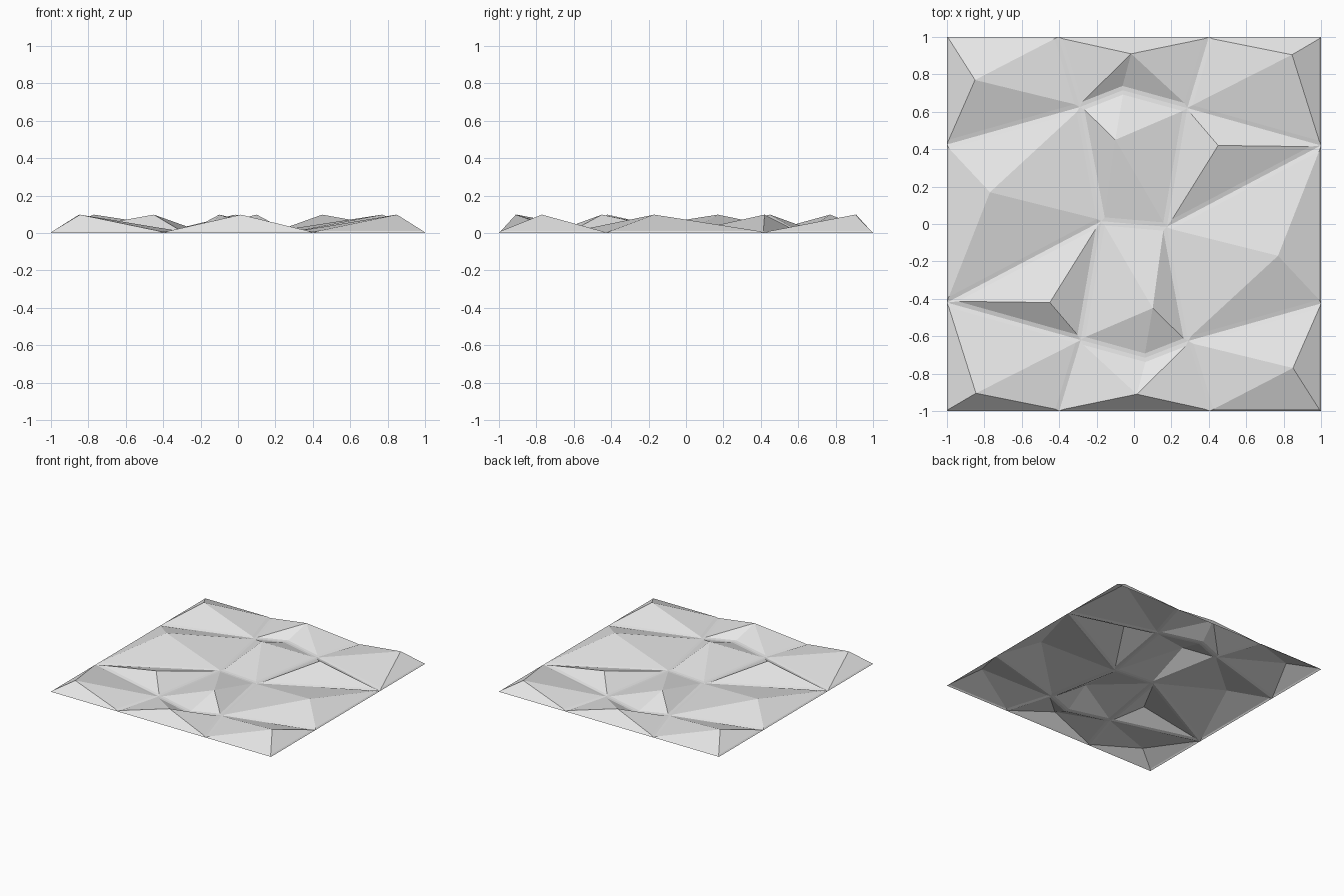
import bpy, bmesh
from mathutils import Vector

if "Cube" in bpy.data.objects:
    bpy.data.objects.remove(bpy.data.objects["Cube"])

PEAK_Z, GROOVE_Z = 0.098, 0.01
BAND, RIM = 0.022, 0.01      # half width of a groove, width of the outer rim

# Groove network; the lower half is the upper half turned by 180 degrees
A, B, C, D = (-.29, .625), (.285, .62), (-.175, .015), (.175, -.015)
M, P, Q = (-.06, .715), (-1, .425), (1, .42)
T1, T2 = (-.405, 1), (.4, 1)

# Each facet cell: peak position, then its outline anticlockwise
CELLS = [
    ((-.85, .77), [(-1, 1), P, A, T1]),            # upper left corner
    ((-.77, .17), [P, (-1, -.42), C, A]),          # left side
    ((.845, .905), [(1, 1), T2, B, Q]),            # upper right corner
    ((-.015, .91), [T1, A, M, B, T2]),             # upper middle
    ((-.10, .45), [A, C, D, B, M]),                # centre
    ((.45, .42), [B, D, Q]),                       # right wedge
]


def on_rim(p):
    return max(abs(p.x), abs(p.y)) > .999


def rim_edge(p, q):
    return any(abs(p[i]) > .999 and p[i] == q[i] for i in (0, 1))


def inset(poly):
    """Move every edge inwards and return the new corners."""
    n, out = len(poly), []
    for i, p in enumerate(poly):
        lines = []
        for a, b in ((poly[i - 1], p), (p, poly[(i + 1) % n])):
            d = (b - a).normalized()
            normal = Vector((-d.y, d.x))
            width = RIM if rim_edge(a, b) else BAND
            lines.append((normal, normal.dot(p) + width))
        (n1, c1), (n2, c2) = lines
        det = n1.x * n2.y - n1.y * n2.x
        out.append(Vector(((c1 * n2.y - c2 * n1.y) / det,
                           (n1.x * c2 - n2.x * c1) / det)))
    return out


def add_cell(bm, peak, outline):
    """Pyramid facets around a peak, plus the groove strip around them."""
    base = inset(outline)
    top = bm.verts.new((peak.x, peak.y, PEAK_Z))
    foot = [bm.verts.new((p.x, p.y, GROOVE_Z)) for p in base]
    edge = [bm.verts.new((p.x, p.y, 0 if on_rim(p) else GROOVE_Z - .002))
            for p in outline]
    n = len(outline)
    for i in range(n):
        j = (i + 1) % n
        bm.faces.new((top, foot[i], foot[j]))
        bm.faces.new((foot[i], edge[i], edge[j], foot[j]))


bm = bmesh.new()
for turn in (1, -1):
    for peak, outline in CELLS:
        add_cell(bm, Vector(peak) * turn, [Vector(p) * turn for p in outline])
bmesh.ops.remove_doubles(bm, verts=bm.verts, dist=.0005)
for f in bm.faces:
    f.normal_update()
    if f.normal.z < 0:
        f.normal_flip()

mesh = bpy.data.meshes.new("faceted_panel")
bm.to_mesh(mesh)
bm.free()

# Plain light grey finish
mat = bpy.data.materials.new("light_grey")
mat.diffuse_color = (.8, .8, .8, 1)
mat.use_nodes = True
mat.node_tree.nodes["Principled BSDF"].inputs["Base Color"].default_value = mat.diffuse_color
mesh.materials.append(mat)
panel = bpy.data.objects.new("faceted_panel", mesh)
bpy.context.collection.objects.link(panel)
